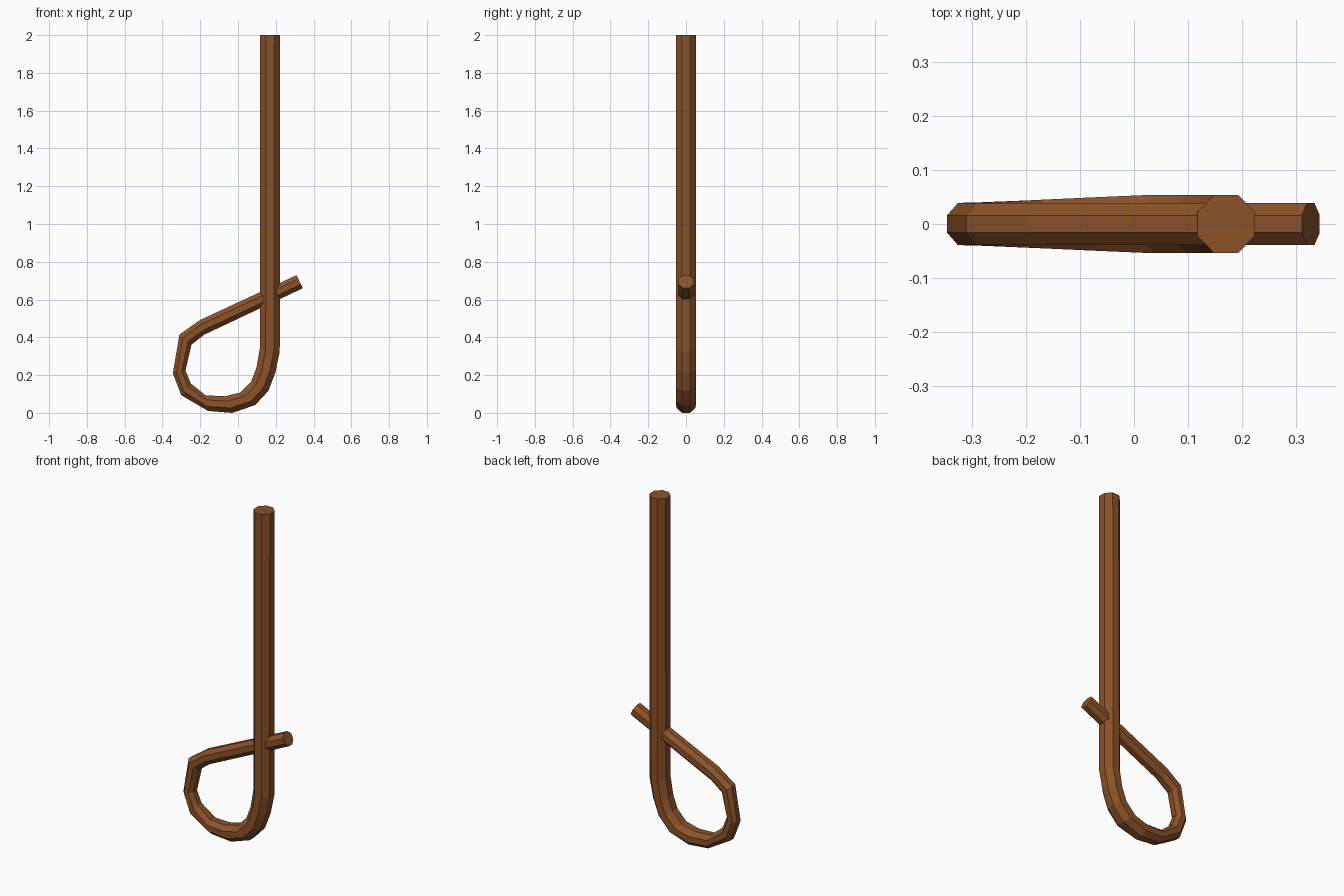
import bpy, bmesh, math
from mathutils import Vector

if "Cube" in bpy.data.objects:
    bpy.data.objects.remove(bpy.data.objects["Cube"])

# Bent rod path: outer edge (x, z), inner edge (x, z), half depth in y
path = [
    (0.223, 2.0, 0.117, 2.0, 0.054),
    (0.221, 0.325, 0.116, 0.345, 0.054),
    (0.198, 0.214, 0.098, 0.24, 0.054),
    (0.161, 0.117, 0.07, 0.167, 0.054),
    (0.092, 0.042, 0.013, 0.108, 0.054),
    (-0.03, 0.0, -0.07, 0.088, 0.050),
    (-0.158, 0.01, -0.172, 0.093, 0.045),
    (-0.3, 0.093, -0.25, 0.156, 0.040),
    (-0.345, 0.21, -0.278, 0.225, 0.039),
    (-0.31, 0.415, -0.246, 0.362, 0.039),
    (-0.2, 0.492, -0.177, 0.415, 0.039),
    (0.31, 0.729, 0.343, 0.66, 0.039),
]

SIDES = 8
bm = bmesh.new()
rings = []
for ox, oz, ix, iz, depth in path:
    outer, inner = Vector((ox, 0, oz)), Vector((ix, 0, iz))
    mid, half = (outer + inner) / 2, (outer - inner) / 2
    ring = []
    for k in range(SIDES):
        a = 2 * math.pi * (k + 0.5) / SIDES
        s = 1 / math.cos(math.pi / SIDES)
        ring.append(bm.verts.new(mid + half * math.cos(a) * s
                                 + Vector((0, depth * math.sin(a) * s, 0))))
    rings.append(ring)

# Side faces and end caps
for r0, r1 in zip(rings, rings[1:]):
    for k in range(SIDES):
        n = (k + 1) % SIDES
        bm.faces.new((r0[k], r0[n], r1[n], r1[k]))
bm.faces.new(rings[0])
bm.faces.new(rings[-1])
bmesh.ops.recalc_face_normals(bm, faces=bm.faces)

mesh = bpy.data.meshes.new("looped_rod")
bm.to_mesh(mesh)
bm.free()
rod = bpy.data.objects.new("looped_rod", mesh)
bpy.context.collection.objects.link(rod)

# Brown wood colour
mat = bpy.data.materials.new("brown_wood")
mat.diffuse_color = (0.26, 0.085, 0.022, 1)
mat.use_nodes = True
mat.node_tree.nodes["Principled BSDF"].inputs["Base Color"].default_value = mat.diffuse_color
mesh.materials.append(mat)
